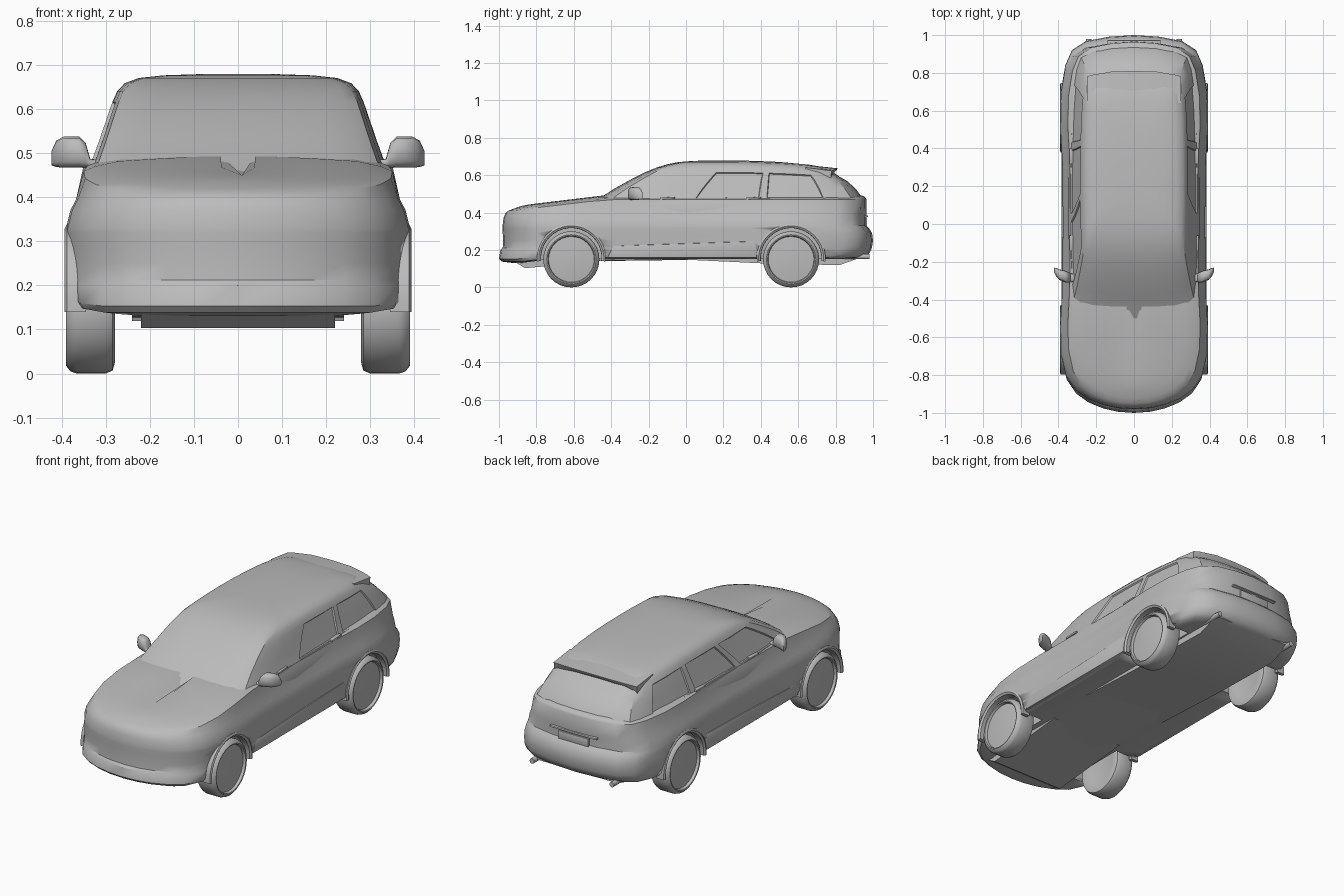
import bpy, bmesh, math
from mathutils import Matrix

if "Cube" in bpy.data.objects:
    bpy.data.objects.remove(bpy.data.objects["Cube"])

grey = bpy.data.materials.new("plain_grey")
grey.use_nodes = True
GREY = (0.5, 0.5, 0.5, 1)
grey.diffuse_color = GREY
grey.node_tree.nodes["Principled BSDF"].inputs["Base Color"].default_value = GREY


def finish(name, bm, angle=35):
    bmesh.ops.recalc_face_normals(bm, faces=bm.faces)
    mesh = bpy.data.meshes.new(name)
    bm.to_mesh(mesh)
    bm.free()
    mesh.materials.append(grey)
    ob = bpy.data.objects.new(name, mesh)
    bpy.context.collection.objects.link(ob)
    bpy.ops.object.select_all(action='DESELECT')
    ob.select_set(True)
    bpy.context.view_layer.objects.active = ob
    bpy.ops.object.shade_smooth_by_angle(angle=math.radians(angle))
    return ob


def apply_modifiers(ob):
    graph = bpy.context.evaluated_depsgraph_get()
    mesh = bpy.data.meshes.new_from_object(ob.evaluated_get(graph))
    ob.modifiers.clear()
    ob.data = mesh


def bridge(bm, rings):
    """Join closed rings of points into a capped skin."""
    loops = [[bm.verts.new(p) for p in ring] for ring in rings]
    n = len(loops[0])
    for a, b in zip(loops, loops[1:]):
        for i in range(n):
            j = (i + 1) % n
            bm.faces.new((a[i], a[j], b[j], b[i]))
    bm.faces.new(loops[0])
    bm.faces.new(loops[-1])


def stack(plan, levels, lift):
    """Stack a mirrored plan outline; each level is z, front, rear, width."""
    rings = []
    full = plan + [(t, -w) for t, w in reversed(plan[1:-1])]
    for z, front, rear, width in levels:
        ring = []
        for t, w in full:
            y = front + t * (rear - front)
            ring.append((w * width, y, z + lift(y, z)))
        rings.append(ring)
    bm = bmesh.new()
    bridge(bm, rings)
    return bm


def prism(name, profile, x0, x1, bevel=0):
    """Extrude a y-z profile across x."""
    bm = bmesh.new()
    bridge(bm, [[(x, y, z) for y, z in profile] for x in (x0, x1)])
    if bevel:
        bmesh.ops.bevel(bm, geom=bm.edges[:], offset=bevel, segments=2,
                        affect='EDGES', profile=0.5)
    return finish(name, bm)


def lathe(name, profile, centre, side, steps=32):
    """Turn a (radius, x) profile about the x axis."""
    rings = []
    for r, x in profile:
        rings.append([(side * x, centre[0] + r * math.cos(a), centre[1] + r * math.sin(a))
                      for a in (2 * math.pi * k / steps for k in range(steps))])
    bm = bmesh.new()
    bridge(bm, rings)
    return finish(name, bm)


# Lower body with bonnet
body_plan = [(0, 0), (.003, .22), (.012, .42), (.028, .62), (.052, .79), (.09, .92),
             (.15, .99), (.22, 1), (.31, .975), (.5, .962), (.67, .972), (.77, 1),
             (.85, .99), (.92, .93), (.96, .84), (.984, .65), (.996, .33), (1, 0)]


def body_lift(y, z):
    if z < .18:
        return -.022 * min(1, max(0, (-y - .72) / .15))
    if z > .4:
        return .12 * max(0, min(y, -.42) + .93)
    return 0


body = finish("lower_body", stack(body_plan, [
    (.155, -.86, .84, .25), (.153, -.93, .90, .36), (.16, -.985, .95, .38),
    (.175, -1.0, .975, .388), (.20, -.992, .99, .390), (.212, -.98, .994, .391),
    (.25, -.978, 1.0, .391), (.29, -.98, .995, .391), (.318, -.981, .978, .391),
    (.33, -.981, .964, .390), (.37, -.976, .964, .380), (.395, -.966, .966, .367),
    (.41, -.95, .964, .35), (.419, -.925, .96, .325), (.428, -.89, .95, .27),
    (.432, -.85, .92, .16), (.433, -.8, .9, .04)], body_lift))

# Cabin with recessed side windows
cabin_plan = [(0, 0), (.003, .35), (.012, .65), (.028, .86), (.05, .95), (.1, .975),
              (.22, .995), (.335, 1), (.365, 1), (.48, 1), (.605, .995), (.635, .993),
              (.75, .98), (.85, .95), (.91, .91), (.955, .84), (.98, .65), (.995, .35), (1, 0)]


def cabin_lift(y, z):
    return -.034 * (max(0, y - .2) / .6) ** 2 * min(1, max(0, (z - .56) / .08))


bm = stack(cabin_plan, [
    (.40, -.60, .962, .352), (.45, -.52, .958, .346), (.478, -.46, .945, .333),
    (.53, -.38, .905, .314), (.58, -.29, .86, .297), (.615, -.22, .825, .285),
    (.640, -.16, .80, .274), (.658, -.10, .775, .257), (.670, -.04, .73, .225),
    (.676, .03, .66, .17), (.679, .12, .5, .08)], cabin_lift)
bm.faces.ensure_lookup_table()
cols = len(cabin_plan) * 2 - 2
for first, last in ((5, 7), (8, 10), (11, 13)):
    for flip in (False, True):
        columns = [cols - 1 - c if flip else c for c in range(first, last)]
        panes = [f for f in bm.faces if len(f.verts) == 4 and f.index // cols in (2, 3, 4)
                 and f.index % cols in columns]
        bmesh.ops.recalc_face_normals(bm, faces=bm.faces)
        bmesh.ops.inset_region(bm, faces=panes, thickness=.004, depth=-.007)
finish("cabin", bm, 30)

# Wheel arches, lips and wheels
WHEELS = {"front": -.613, "rear": .562}
arch_angles = [math.radians(a) for a in range(-5, 186, 10)]
for side, label in ((1, "left"), (-1, "right")):
    for axle, y in WHEELS.items():
        cutter = lathe("arch_cutter", [(.172, .25), (.172, .5)], (y, .155), side)
        cutter.hide_render = True
        cut = body.modifiers.new("arch", 'BOOLEAN')
        cut.operation = 'DIFFERENCE'
        cut.solver = 'EXACT'
        cut.object = cutter
        apply_modifiers(body)
        bpy.data.objects.remove(cutter)

        bm = bmesh.new()
        bridge(bm, [[(side * x, y + r * math.cos(a), .155 + r * math.sin(a))
                     for r, x in ((.162, .345), (.163, .386), (.174, .393), (.184, .388), (.184, .345))]
                    for a in arch_angles])
        finish(f"{axle}_{label}_arch_lip", bm)
        lathe(f"{axle}_{label}_wheel",
              [(.09, .29), (.125, .279), (.143, .284), (.15, .30), (.15, .365), (.145, .380),
               (.132, .390), (.126, .388), (.122, .374), (.08, .378), (.02, .381)],
              (y, .15), side)

# Sill panels along the doors
for side, label in ((1, "left"), (-1, "right")):
    prism(f"{label}_sill", [(-.42, .158), (.38, .158), (.37, .247), (-.39, .222)],
          side * .33, side * .383, .004)

# Underbody trays
prism("front_undertray", [(-.93, .145), (-.86, .103), (-.76, .112), (-.38, .15), (-.38, .17), (-.93, .17)],
      -.22, .22)
prism("rear_undertray", [(-.1, .153), (.42, .128), (.82, .119), (.95, .165), (.95, .18), (-.1, .17)],
      -.24, .24)

# Roof spoiler, tapering towards its ends
bm = bmesh.new()
spoiler = []
for x in (-.25, -.22, -.12, 0, .12, .22, .25):
    s = abs(x) / .25
    drop, back = .014 * s ** 3, .81 - .03 * s ** 3
    spoiler.append([(x, .64, .655 - drop), (x, back, .637 - drop),
                    (x, back - .003, .628 - drop), (x, .775, .60 - drop), (x, .64, .62 - drop)])
bridge(bm, spoiler)
finish("roof_spoiler", bm)

# Tailgate handle ledge and plate
prism("tailgate_ledge", [(.94, .385), (.972, .385), (.974, .377), (.94, .372)], -.14, .14, .002)
prism("rear_plate", [(.955, .325), (.969, .325), (.969, .368), (.955, .368)], -.09, .09, .002)

for side, label in ((1, "left"), (-1, "right")):
    # Exhaust tips
    bm = bmesh.new()
    bmesh.ops.create_cone(bm, cap_ends=True, segments=12, radius1=.014, radius2=.014, depth=.12,
                          matrix=Matrix.Translation((side * .24, .92, .165))
                          @ Matrix.Rotation(math.pi / 2, 4, 'X'))
    finish(f"{label}_exhaust", bm)

    # Door mirrors: arm swelling into a swept head (x, y, z centre, half depth, half height)
    bm = bmesh.new()
    rings = []
    for x, y, z, d, h in ((.30, -.285, .475, .02, .007), (.335, -.285, .477, .022, .010),
                          (.345, -.283, .494, .027, .028), (.36, -.28, .502, .031, .035),
                          (.395, -.268, .502, .028, .035), (.412, -.255, .498, .022, .030),
                          (.423, -.243, .488, .012, .016)):
        ring = []
        for k in range(12):
            a = 2 * math.pi * k / 12
            c, s = math.cos(a), math.sin(a)
            ring.append((side * x, y + d * math.copysign(abs(c) ** .7, c),
                         z + h * math.copysign(abs(s) ** .7, s)))
        rings.append(ring)
    bridge(bm, rings)
    finish(f"{label}_mirror", bm, 50)

    # Door handles
    for place, y in (("front", -.1), ("rear", .36)):
        prism(f"{label}_{place}_handle",
              [(y - .04, .470), (y + .04, .474), (y + .04, .484), (y - .04, .480)],
              side * .32, side * .343, .002)
